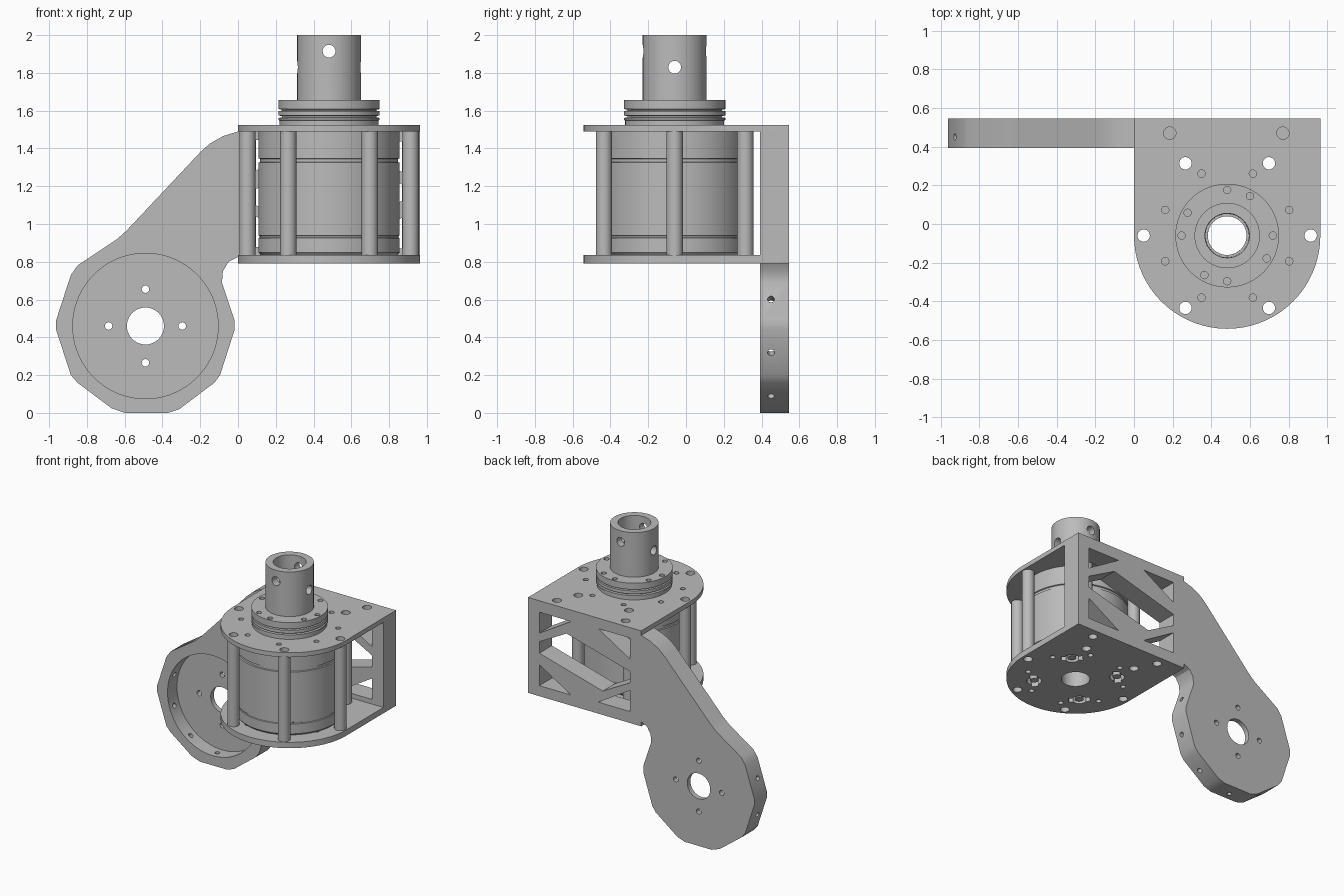
import bpy, bmesh, math
from mathutils import Matrix, Vector

cube = bpy.data.objects.get("Cube")
if cube:
    bpy.data.objects.remove(cube, do_unlink=True)

grey = bpy.data.materials.new("machined_grey")
grey.use_nodes = True
grey.diffuse_color = (0.5, 0.5, 0.5, 1)
grey.node_tree.nodes["Principled BSDF"].inputs["Base Color"].default_value = (0.5, 0.5, 0.5, 1)

CX, CY = 0.482, -0.06           # motor axis
Z0, Z1, Z2, Z3 = 0.79, 0.835, 1.49, 1.525   # plate levels
BACK, INNER = 0.545, 0.392      # rear wall thickness range
HUB_X, HUB_Z = -0.49, 0.46      # arm joint axis
AXES = {"X": Matrix.Rotation(math.pi / 2, 4, "Y"),
        "Y": Matrix.Rotation(math.pi / 2, 4, "X"), "Z": Matrix()}


def finish(bm, name):
    bmesh.ops.recalc_face_normals(bm, faces=bm.faces)
    mesh = bpy.data.meshes.new(name)
    bm.to_mesh(mesh)
    bm.free()
    mesh.materials.append(grey)
    obj = bpy.data.objects.new(name, mesh)
    bpy.context.collection.objects.link(obj)
    return obj


def smooth(obj):
    obj.data.shade_smooth()
    obj.data.set_sharp_from_angle(angle=math.radians(30))


def rod(bm, centre, radius, length, turn=AXES["Z"], sides=24):
    bmesh.ops.create_cone(bm, cap_ends=True, segments=sides, radius1=radius, radius2=radius,
                          depth=length, matrix=Matrix.Translation(centre) @ turn)


def prism(bm, points, offset):
    face = bm.faces.new([bm.verts.new(p) for p in points])
    out = bmesh.ops.extrude_face_region(bm, geom=[face])
    bmesh.ops.translate(bm, vec=offset, verts=[v for v in out["geom"] if isinstance(v, bmesh.types.BMVert)])


def cut(obj, bm):
    """Subtract the solids in bm, then discard the cutter."""
    cutter = finish(bm, "cutter")
    cutter.hide_render = True
    mod = obj.modifiers.new("cut", "BOOLEAN")
    mod.operation, mod.solver, mod.object, mod.use_self = "DIFFERENCE", "EXACT", cutter, True
    mesh = bpy.data.meshes.new_from_object(obj.evaluated_get(bpy.context.evaluated_depsgraph_get()))
    obj.modifiers.clear()
    obj.data = mesh
    bpy.data.objects.remove(cutter, do_unlink=True)
    smooth(obj)


def lathe(name, profile, sides=64):
    bm = bmesh.new()
    verts = [bm.verts.new((CX + r, CY, z)) for r, z in profile]
    edges = [bm.edges.new((v, verts[i - 1])) for i, v in enumerate(verts)]
    bmesh.ops.spin(bm, geom=verts + edges, cent=(CX, CY, 0), axis=(0, 0, 1),
                   angle=math.tau, steps=sides)
    bmesh.ops.remove_doubles(bm, verts=bm.verts, dist=0.0005)
    obj = finish(bm, name)
    smooth(obj)
    return obj


def around(radius, degrees, z):
    return [Vector((CX + radius * math.cos(math.radians(a)),
                    CY + radius * math.sin(math.radians(a)), z)) for a in degrees]


POSTS = range(0, 360, 60)
BAYS = range(45, 360, 90)

# End plates: round at the front, square at the rear
for name, low, high in (("bottom_plate", Z0, Z1), ("top_plate", Z2, Z3)):
    bm = bmesh.new()
    outline = around(0.482, range(180, 361, 5), low)
    outline += [Vector((CX * 2, BACK, low)), Vector((0, BACK, low))]
    prism(bm, outline, (0, 0, high - low))
    plate = finish(bm, name)
    bm = bmesh.new()
    mid = (low + high) / 2
    for p in around(0.432, POSTS, mid) + [Vector((0.185, 0.47, mid)), Vector((0.77, 0.47, mid))]:
        rod(bm, p, 0.032, 0.2)
    for k in range(8):
        rod(bm, around(0.347, [22.5 + 45 * k], mid)[0], 0.019, 0.2)
    rod(bm, (CX, CY, mid), 0.1, 0.2, sides=48)
    if low == Z0:
        # Keyed mounting bays
        for p, a in zip(around(0.29, BAYS, mid), BAYS):
            rod(bm, p, 0.052, 0.2)
            bmesh.ops.create_cube(bm, size=1, matrix=Matrix.Translation(p)
                                  @ Matrix.Rotation(math.radians(a), 4, "Z")
                                  @ Matrix.Diagonal((0.05, 0.15, 0.2, 1)))
    cut(plate, bm)

# Rear truss wall with windows given as fractions across and down
bm = bmesh.new()
wall = [(0, Z1), (CX * 2, Z1), (CX * 2, Z2), (0, Z2)]
prism(bm, [(x, INNER, z) for x, z in wall], (0, BACK - INNER, 0))
truss = finish(bm, "rear_truss")
corner_a = [(0.1, 0.12), (0.38, 0.12), (0.1, 0.34)]
corner_b = [(0.1, 0.67), (0.1, 0.89), (0.38, 0.89)]
slot = [(0.1, 0.43), (0.34, 0.26), (0.9, 0.46), (0.9, 0.58), (0.66, 0.75), (0.1, 0.55)]
windows = [corner_a, corner_b, slot]
windows += [[(1 - s, 1 - t) for s, t in tri] for tri in (corner_a, corner_b)]
bm = bmesh.new()
for window in windows:
    prism(bm, [(CX * 2 * (1 - s), INNER - 0.1, Z3 - (Z3 - Z0) * t) for s, t in window], (0, 0.4, 0))
cut(truss, bm)

# Offset arm ending in a ten-sided joint housing
arm_outline = [(0, 1.49), (-0.08, 1.465), (-0.15, 1.425), (-0.2, 1.38), (-0.59, 0.965),
               (-0.64, 0.92), (-0.85, 0.78), (-0.885, 0.73), (-0.963, 0.49), (-0.963, 0.44),
               (-0.885, 0.2), (-0.85, 0.16), (-0.67, 0.025), (-0.6, 0), (-0.37, 0),
               (-0.31, 0.02), (-0.125, 0.16), (-0.095, 0.2), (-0.018, 0.44), (-0.018, 0.49),
               (-0.085, 0.69), (-0.08, 0.75), (-0.05, 0.8), (0, 0.825)]
bm = bmesh.new()
prism(bm, [(x, INNER, z) for x, z in arm_outline], (0, BACK - INNER, 0))
arm = finish(bm, "arm")
bm = bmesh.new()
rod(bm, (HUB_X, INNER, HUB_Z), 0.385, 0.23, AXES["Y"], 72)
cut(arm, bm)
bm = bmesh.new()
rod(bm, (HUB_X, BACK, HUB_Z), 0.098, 0.2, AXES["Y"], 40)
for k in range(4):
    a = k * math.pi / 2
    rod(bm, (HUB_X + 0.195 * math.cos(a), BACK, HUB_Z + 0.195 * math.sin(a)), 0.02, 0.2, AXES["Y"], 16)
# Radial screw holes through the rim
for k in range(-5, 5):
    a = math.radians(18 + 36 * k)
    if k in (1, 2, 3):
        continue
    turn = Matrix.Rotation(-a, 4, "Y") @ AXES["X"]
    rod(bm, (HUB_X + 0.43 * math.cos(a), 0.45, HUB_Z + 0.43 * math.sin(a)), 0.018, 0.16, turn, 16)
cut(arm, bm)

# Hollow spacer posts
for i, p in enumerate(around(0.432, POSTS, (Z1 + Z2) / 2)):
    bm = bmesh.new()
    rod(bm, p, 0.043, Z2 - Z1)
    post = finish(bm, f"spacer_post_{i + 1}")
    bm = bmesh.new()
    rod(bm, p, 0.032, 1)
    cut(post, bm)

# Motor body with grooves and a through bore
lathe("motor_body", [(0.1, Z1), (0.36, Z1), (0.374, 0.85), (0.374, 0.925), (0.368, 0.928),
                     (0.368, 0.936), (0.374, 0.939), (0.374, 1.325), (0.366, 1.328),
                     (0.366, 1.345), (0.374, 1.348), (0.374, Z2), (0.1, Z2)])

# Output flange
flange = lathe("output_flange", [(0.1, Z3), (0.262, Z3), (0.262, 1.548), (0.268, 1.55),
                                 (0.268, 1.562), (0.25, 1.564), (0.25, 1.572), (0.268, 1.574),
                                 (0.268, 1.598), (0.25, 1.6), (0.25, 1.606), (0.268, 1.608),
                                 (0.268, 1.657), (0.1, 1.657)])
bm = bmesh.new()
for p in around(0.236, [a + b for a in range(0, 360, 90) for b in (0, 60)], 1.657):
    rod(bm, p, 0.019, 0.06, sides=16)
cut(flange, bm)

# Output tube with crossing pin holes
tube = lathe("output_tube", [(0.1, 1.657), (0.169, 1.657), (0.169, 2), (0.115, 2),
                             (0.112, 1.72), (0.1, 1.72)])
bm = bmesh.new()
rod(bm, (CX, CY, 1.915), 0.034, 0.6, AXES["Y"])
rod(bm, (CX, CY, 1.83), 0.034, 0.6, AXES["X"])
cut(tube, bm)

# Screw heads inside the mounting bays
for i, p in enumerate(around(0.29, BAYS, 0.815)):
    bm = bmesh.new()
    rod(bm, p, 0.03, 0.04)
    smooth(finish(bm, f"mount_screw_{i + 1}"))
